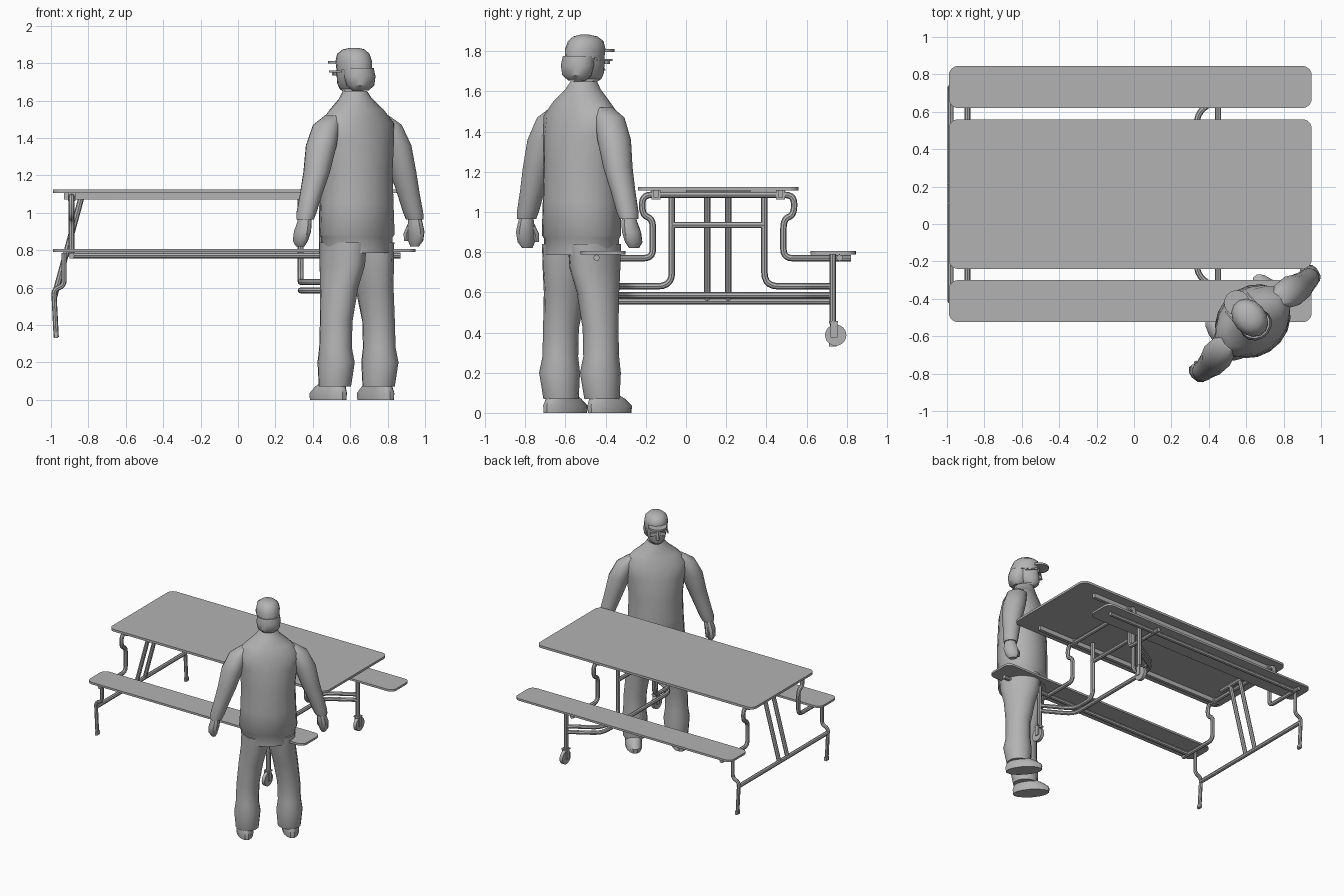
import bpy, bmesh, math
from mathutils import Vector, Matrix

cube = bpy.data.objects.get("Cube")
if cube:
    bpy.data.objects.remove(cube, do_unlink=True)

grey = bpy.data.materials.new("plain grey")
grey.use_nodes = True
COLOUR = (0.45, 0.45, 0.45, 1)
grey.diffuse_color = COLOUR
for node in grey.node_tree.nodes:
    if node.type == 'BSDF_PRINCIPLED':
        node.inputs["Base Color"].default_value = COLOUR

parts = []
MID = 0.16                                        # table centre line in y
PERSON = Matrix.Translation((0.635, -0.52, 0)) @ Matrix.Rotation(math.radians(41), 4, 'Z')


def add(name, data):
    ob = bpy.data.objects.new(name, data)
    bpy.context.scene.collection.objects.link(ob)
    data.materials.append(grey)
    parts.append(ob)
    return ob


def finish(name, bm, matrix=None):
    bmesh.ops.recalc_face_normals(bm, faces=bm.faces[:])
    me = bpy.data.meshes.new(name)
    bm.to_mesh(me)
    bm.free()
    ob = add(name, me)
    if matrix:
        ob.matrix_world = matrix
    return ob


def box(name, centre, size, matrix=None, corner=0):
    """Box, with optional rounded vertical corners."""
    bm = bmesh.new()
    bmesh.ops.create_cube(bm, size=1)
    for v in bm.verts:
        v.co = Vector(a * b + c for a, b, c in zip(v.co, size, centre))
    if corner:
        upright = [e for e in bm.edges
                   if abs(e.verts[0].co.z - e.verts[1].co.z) > size[2] / 2]
        bmesh.ops.bevel(bm, geom=upright, offset=corner, segments=6, profile=0.5, affect='EDGES')
    return finish(name, bm, matrix)


def disc(name, centre, radius, depth):
    """Cylinder with its axis along x."""
    bm = bmesh.new()
    bmesh.ops.create_cone(bm, cap_ends=True, segments=24, radius1=radius, radius2=radius, depth=depth)
    return finish(name, bm, Matrix.Translation(centre) @ Matrix.Rotation(math.pi / 2, 4, 'Y'))


def loft(name, rings, sides=14, side=1):
    """Skin over level ellipses (x, y, z, half width, half depth) in the person's frame."""
    bm = bmesh.new()
    loops = []
    for x, y, z, a, b in rings:
        loops.append([bm.verts.new((side * (x + a * math.cos(math.tau * i / sides)),
                                    y + b * math.sin(math.tau * i / sides), z))
                      for i in range(sides)])
    for lo, hi in zip(loops, loops[1:]):
        for i in range(sides):
            j = (i + 1) % sides
            bm.faces.new((lo[i], lo[j], hi[j], hi[i]))
    bm.faces.new(loops[0])
    bm.faces.new(loops[-1])
    return finish(name, bm, PERSON)


def tube(name, points, radius=0.016, bend=0.05):
    """Round pipe along points, with rounded bends."""
    pts = [Vector(p) for p in points]
    path = [pts[0]]
    for a, b, c in zip(pts, pts[1:], pts[2:]):
        p = b + (a - b).normalized() * min(bend, (a - b).length * 0.48)
        q = b + (c - b).normalized() * min(bend, (c - b).length * 0.48)
        for k in range(6):
            t = k / 5
            path.append(p * (1 - t) ** 2 + b * 2 * t * (1 - t) + q * t * t)
    path.append(pts[-1])
    cu = bpy.data.curves.new(name, 'CURVE')
    cu.dimensions = '3D'
    cu.bevel_depth = radius
    cu.bevel_resolution = 2
    cu.use_fill_caps = True
    sp = cu.splines.new('POLY')
    sp.points.add(len(path) - 1)
    for point, co in zip(sp.points, path):
        point.co = (*co, 1)
    return add(name, cu)


# Table top and benches
box("table_top", (-0.02, MID, 1.115), (1.94, 0.80, 0.018), corner=0.05)
for s, label in ((1, "back"), (-1, "front")):
    def at(x, y, z):
        return (x, MID + s * (y - MID), z)

    box(label + "_bench", at(-0.02, 0.7325, 0.797), (1.94, 0.225, 0.016), corner=0.05)
    tube(label + "_bench_rail", [at(-0.9, 0.765, 0.772), at(0.87, 0.765, 0.772)])
    box(label + "_table_rail", at(-0.075, 0.47, 1.09), (1.71, 0.025, 0.036))

    # Folding leg at the far end
    tube(label + "_leg", [at(-0.93, 0.73, 0.785), at(-0.93, 0.73, 0.61),
                          at(-0.985, 0.73, 0.59), at(-0.972, 0.73, 0.335)], 0.014, 0.03)
    box(label + "_leg_foot", at(-0.972, 0.73, 0.345), (0.018, 0.036, 0.03))

    # Wheeled post
    tube(label + "_caster_post", [at(0.56, 0.73, 0.79), at(0.56, 0.73, 0.44)], 0.017)
    disc(label + "_caster_wheel", at(0.56, 0.745, 0.387), 0.053, 0.026)
    for dx in (-0.019, 0.019):
        box(label + "_caster_fork", at(0.56 + dx, 0.737, 0.415), (0.006, 0.034, 0.08))
    box(label + "_caster_plate", at(0.56, 0.735, 0.452), (0.046, 0.045, 0.01))

    # Inner upright sweeping out to the post
    tube(label + "_upright", [at(0.335, 0.39, 1.09), at(0.335, 0.39, 0.63),
                              at(0.335, 0.6, 0.63), at(0.56, 0.73, 0.63)], bend=0.07)
    for x in (-0.89, 0.45):
        box(label + "_bracket", at(x, 0.47, 1.085), (0.04, 0.045, 0.045))

# Jogged end frames joining benches to the table
half = [(0.82, 0.77), (0.485, 0.77), (0.485, 0.965), (0.538, 0.985), (0.538, 1.085)]
profile = half + [(2 * MID - y, z) for y, z in reversed(half)]
for x, label in ((-0.89, "end_frame"), (0.45, "inner_frame")):
    tube(label, [(x, y, z) for y, z in profile], bend=0.045)

# Cross members and slanted struts
lower = [(0.56, 0.73), (0.335, 0.6)]
tube("lower_frame", [(x, y, 0.585) for x, y in lower] +
     [(x, 2 * MID - y, 0.585) for x, y in reversed(lower)], bend=0.07)
tube("upright_brace", [(0.335, -0.07, 0.935), (0.335, 0.39, 0.935)])
tube("leg_crossbar", [(-0.98, -0.41, 0.555), (-0.98, 0.73, 0.555)])
tube("strut_pivot", [(-0.835, 0.0, 1.09), (-0.835, 0.32, 1.09)])
for y in (0.105, 0.21):
    tube("slanted_strut", [(-0.98, y, 0.56), (-0.835, y, 1.09)])

# Person: jacket
loft("jacket", [(0, 0, 0.785, 0.195, 0.175), (0, 0, 0.87, 0.205, 0.175), (0, 0, 0.885, 0.215, 0.185),
                (0, 0, 1.05, 0.205, 0.185), (0, 0, 1.22, 0.2, 0.18), (0, 0, 1.38, 0.22, 0.17),
                (0, 0, 1.48, 0.235, 0.145), (0, 0, 1.55, 0.165, 0.118),
                (0, 0.01, 1.61, 0.09, 0.088), (0, 0.015, 1.65, 0.062, 0.07)], 18)

# Limbs on both sides
for s, label in ((1, "right"), (-1, "left")):
    loft(label + "_sleeve", [(0.388, -0.025, 0.965, 0.045, 0.05), (0.378, -0.025, 1.0, 0.053, 0.056),
                             (0.345, -0.025, 1.1, 0.06, 0.062), (0.305, -0.025, 1.22, 0.07, 0.075),
                             (0.265, -0.015, 1.36, 0.082, 0.085), (0.22, -0.005, 1.47, 0.07, 0.075),
                             (0.17, 0, 1.52, 0.04, 0.045)], side=s)
    loft(label + "_hand", [(0.405, -0.005, 0.82, 0.018, 0.03), (0.408, -0.01, 0.85, 0.035, 0.05),
                           (0.402, -0.02, 0.9, 0.04, 0.055), (0.392, -0.025, 0.95, 0.035, 0.045),
                           (0.388, -0.025, 0.99, 0.03, 0.035)], 10, s)
    loft(label + "_thumb", [(0.375, 0.03, 0.85, 0.01, 0.012), (0.375, 0.025, 0.89, 0.015, 0.018),
                            (0.38, 0.0, 0.94, 0.015, 0.015)], 8, s)
    loft(label + "_trouser_leg", [(0.155, 0, 0.07, 0.085, 0.09), (0.155, -0.01, 0.2, 0.097, 0.105),
                                  (0.155, -0.005, 0.28, 0.085, 0.092), (0.15, -0.005, 0.42, 0.085, 0.092),
                                  (0.125, 0, 0.6, 0.092, 0.115), (0.102, 0, 0.72, 0.1, 0.145),
                                  (0.098, 0, 0.84, 0.1, 0.155)], side=s)
    loft(label + "_shoe", [(0.168, 0.04, 0, 0.06, 0.135), (0.168, 0.04, 0.035, 0.063, 0.138),
                           (0.165, 0.025, 0.07, 0.055, 0.11), (0.16, 0.005, 0.1, 0.05, 0.07)], side=s)

# Head, hair, cap and glasses
loft("head", [(0, 0.015, 1.6, 0.052, 0.06), (0, 0.025, 1.65, 0.055, 0.065), (0, 0.06, 1.662, 0.045, 0.06),
              (0, 0.045, 1.69, 0.066, 0.085), (0, 0.035, 1.74, 0.078, 0.095), (0, 0.03, 1.8, 0.08, 0.1)])
loft("hair", [(0, -0.03, 1.655, 0.05, 0.04), (0, -0.03, 1.68, 0.08, 0.068),
              (0, -0.025, 1.73, 0.09, 0.08), (0, -0.015, 1.775, 0.084, 0.08)])
loft("cap", [(0, 0.02, 1.765, 0.085, 0.108), (0, 0.025, 1.81, 0.088, 0.11), (0, 0.028, 1.85, 0.08, 0.095),
             (0, 0.025, 1.873, 0.055, 0.065), (0, 0.02, 1.882, 0.02, 0.025)])
loft("cap_brim", [(0, 0.13, 1.797, 0.068, 0.068), (0, 0.13, 1.812, 0.068, 0.068)], 18)
loft("nose", [(0, 0.135, 1.705, 0.014, 0.02), (0, 0.13, 1.72, 0.012, 0.017), (0, 0.12, 1.75, 0.007, 0.01)], 6)
for s in (-1, 1):
    box("glasses_lens", (s * 0.032, 0.132, 1.748), (0.05, 0.012, 0.026), PERSON)
    box("glasses_arm", (s * 0.077, 0.085, 1.756), (0.008, 0.1, 0.01), PERSON)

# Turn pipes into meshes and smooth everything but the sharp edges
bpy.ops.object.select_all(action='DESELECT')
for ob in parts:
    ob.select_set(True)
bpy.context.view_layer.objects.active = parts[0]
bpy.ops.object.convert(target='MESH')
bpy.ops.object.shade_smooth_by_angle(angle=math.radians(40))
